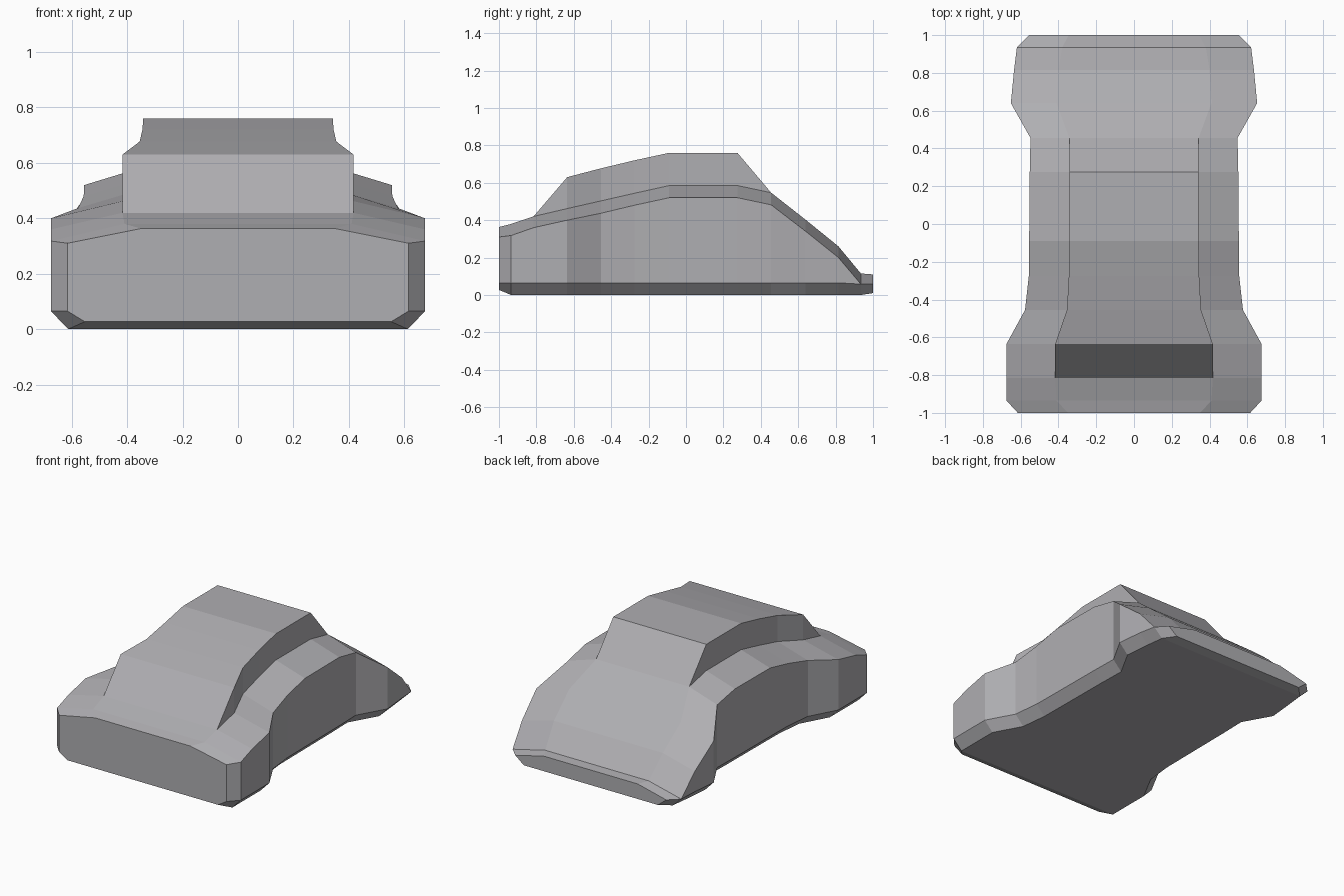
import bpy, bmesh

if "Cube" in bpy.data.objects:
    bpy.data.objects.remove(bpy.data.objects["Cube"])

# Stations along the car:
# y, half width, shoulder z, deck half width, deck z, roof z
STATIONS = [
    (-1.0,   0.615, 0.31,  0.35,  0.363, 0.363),
    (-0.935, 0.675, 0.318, 0.41,  0.38,  0.38),
    (-0.815, 0.675, 0.36,  0.417, 0.42,  0.42),
    (-0.635, 0.675, 0.40,  0.417, 0.462, 0.63),
    (-0.455, 0.577, 0.437, 0.355, 0.503, 0.677),
    (-0.275, 0.557, 0.48,  0.345, 0.544, 0.72),
    (-0.09,  0.555, 0.52,  0.342, 0.585, 0.76),
    (0.275,  0.552, 0.52,  0.342, 0.585, 0.76),
    (0.455,  0.548, 0.482, 0.342, 0.547, 0.547),
    (0.64,   0.652, 0.34,  0.41,  0.402, 0.402),
    (0.815,  0.635, 0.20,  0.40,  0.26,  0.26),
    (0.935,  0.62,  0.058, 0.38,  0.115, 0.115),
    (1.0,    0.555, 0.06,  0.345, 0.11,  0.11),
]
FLOOR_Z = {-1.0: 0.027, 1.0: 0.01}   # turned-up underside at the bumpers


def section(y, half, shoulder, deck_half, deck, roof):
    """Closed cross-section: right side from floor to roof, then mirrored."""
    right = [(half - 0.062, FLOOR_Z.get(y, 0.0)),
             (half, min(0.065, shoulder)),
             (half, shoulder),
             (deck_half, deck),
             (deck_half, roof)]
    left = [(-x, z) for x, z in reversed(right)]
    return [(x, y, z) for x, z in right + left]


def loft(name, sections, material):
    bm = bmesh.new()
    rings = [[bm.verts.new(p) for p in s] for s in sections]
    n = len(rings[0])
    for a, b in zip(rings, rings[1:]):
        for i in range(n):
            j = (i + 1) % n
            bm.faces.new((a[i], a[j], b[j], b[i]))
    bm.faces.new(rings[0])
    bm.faces.new(rings[-1])
    # Collapse the cabin walls where the roof meets the deck
    bmesh.ops.remove_doubles(bm, verts=bm.verts, dist=0.0005)
    bmesh.ops.recalc_face_normals(bm, faces=bm.faces)
    mesh = bpy.data.meshes.new(name)
    bm.to_mesh(mesh)
    bm.free()
    mesh.materials.append(material)
    obj = bpy.data.objects.new(name, mesh)
    bpy.context.collection.objects.link(obj)
    return obj


# Dark grey paint
paint = bpy.data.materials.new("dark_grey_paint")
paint.diffuse_color = (0.43, 0.425, 0.445, 1.0)
paint.use_nodes = True
paint.node_tree.nodes["Principled BSDF"].inputs["Base Color"].default_value = paint.diffuse_color

# Body shell with the raised cabin grown out of the deck
loft("car_body", [section(*s) for s in STATIONS], paint)
